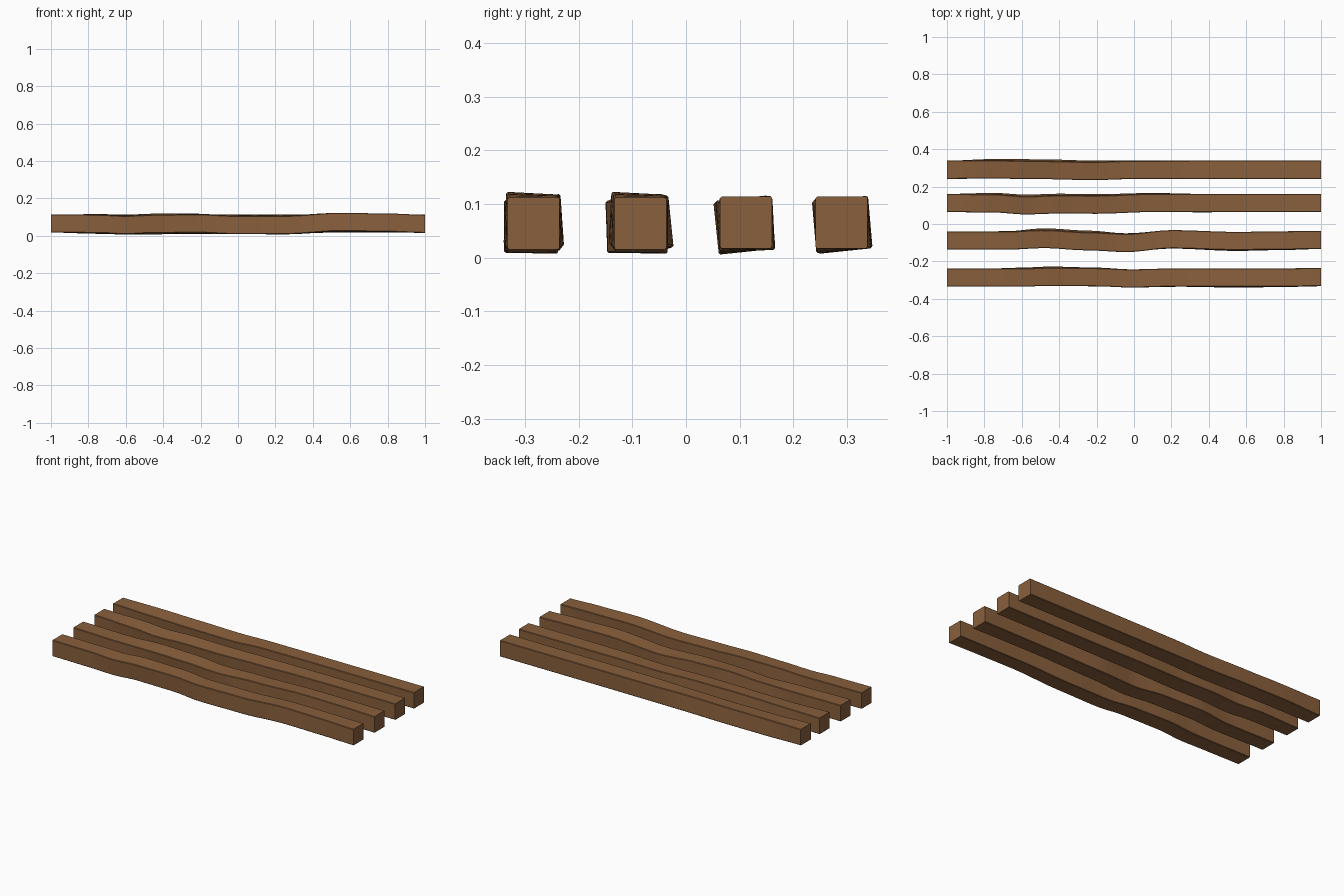
import bpy, bmesh, math

if "Cube" in bpy.data.objects:
    bpy.data.objects.remove(bpy.data.objects["Cube"])

wood = bpy.data.materials.new("wood")
wood.diffuse_color = (0.25, 0.115, 0.045, 1)
wood.use_nodes = True
wood.node_tree.nodes["Principled BSDF"].inputs["Base Color"].default_value = wood.diffuse_color

# Stations along each plank: (x, centre y, centre z, roll in degrees)
PLANKS = {
    "plank_front": [
        (-1, -.286, .066, 0), (-.75, -.286, .064, 0), (-.6, -.284, .060, 3),
        (-.45, -.279, .067, 4), (-.2, -.283, .067, 2), (-.02, -.291, .058, 0),
        (.25, -.286, .057, -1), (.55, -.289, .072, -3), (.8, -.287, .069, -2),
        (1, -.284, .064, 0)],
    "plank_mid_front": [
        (-1, -.088, .066, 0), (-.68, -.088, .062, 1), (-.48, -.076, .063, 6),
        (-.25, -.088, .066, 6), (-.04, -.100, .059, 2), (.2, -.082, .057, -1),
        (.55, -.093, .072, -3), (.8, -.089, .069, -2), (1, -.085, .064, 0)],
    "plank_mid_back": [
        (-1, .112, .066, 0), (-.75, .114, .063, 5), (-.58, .104, .059, 6),
        (-.4, .109, .063, 6), (-.2, .107, .062, 5), (.1, .115, .061, 3),
        (.35, .112, .065, 1), (.65, .112, .066, 0), (1, .112, .066, 0)],
    "plank_back": [
        (-1, .290, .066, 0), (-.75, .295, .063, 5), (-.5, .293, .061, 6),
        (-.22, .287, .061, 5), (0, .290, .065, 1), (.3, .290, .066, 0),
        (1, .290, .066, 0)],
}


def sample(stations, x):
    """Smoothly blend the stations on either side of x."""
    for a, b in zip(stations, stations[1:]):
        if x <= b[0] + 1e-6:
            t = (x - a[0]) / (b[0] - a[0])
            t = t * t * (3 - 2 * t)
            return [p + (q - p) * t for p, q in zip(a[1:], b[1:])]


def section(half, cut):
    """Square outline with tiny chamfered corners."""
    pts = []
    for sy, sz in ((1, 1), (-1, 1), (-1, -1), (1, -1)):
        pair = [(sy * half, sz * (half - cut)), (sy * (half - cut), sz * half)]
        pts += pair if sy * sz > 0 else pair[::-1]
    return pts


def plank(name, stations, steps=40):
    bm = bmesh.new()
    rings = []
    for i in range(steps + 1):
        x = -1 + 2 * i / steps
        cy, cz, roll = sample(stations, x)
        c, s = math.cos(math.radians(roll)), math.sin(math.radians(roll))
        rings.append([bm.verts.new((x, cy + y * c - z * s, cz + y * s + z * c))
                      for y, z in section(.0485, .003)])
    n = len(rings[0])
    for r, q in zip(rings, rings[1:]):
        for k in range(n):
            bm.faces.new((r[k], r[(k + 1) % n], q[(k + 1) % n], q[k]))
    bm.faces.new(rings[0])
    bm.faces.new(rings[-1])
    bmesh.ops.recalc_face_normals(bm, faces=bm.faces)
    me = bpy.data.meshes.new(name)
    bm.to_mesh(me)
    bm.free()
    me.materials.append(wood)
    ob = bpy.data.objects.new(name, me)
    bpy.context.collection.objects.link(ob)
    bpy.context.view_layer.objects.active = ob
    ob.select_set(True)


# Four parallel warped planks
for name, stations in PLANKS.items():
    plank(name, stations)
bpy.ops.object.shade_smooth_by_angle(angle=math.radians(30))
